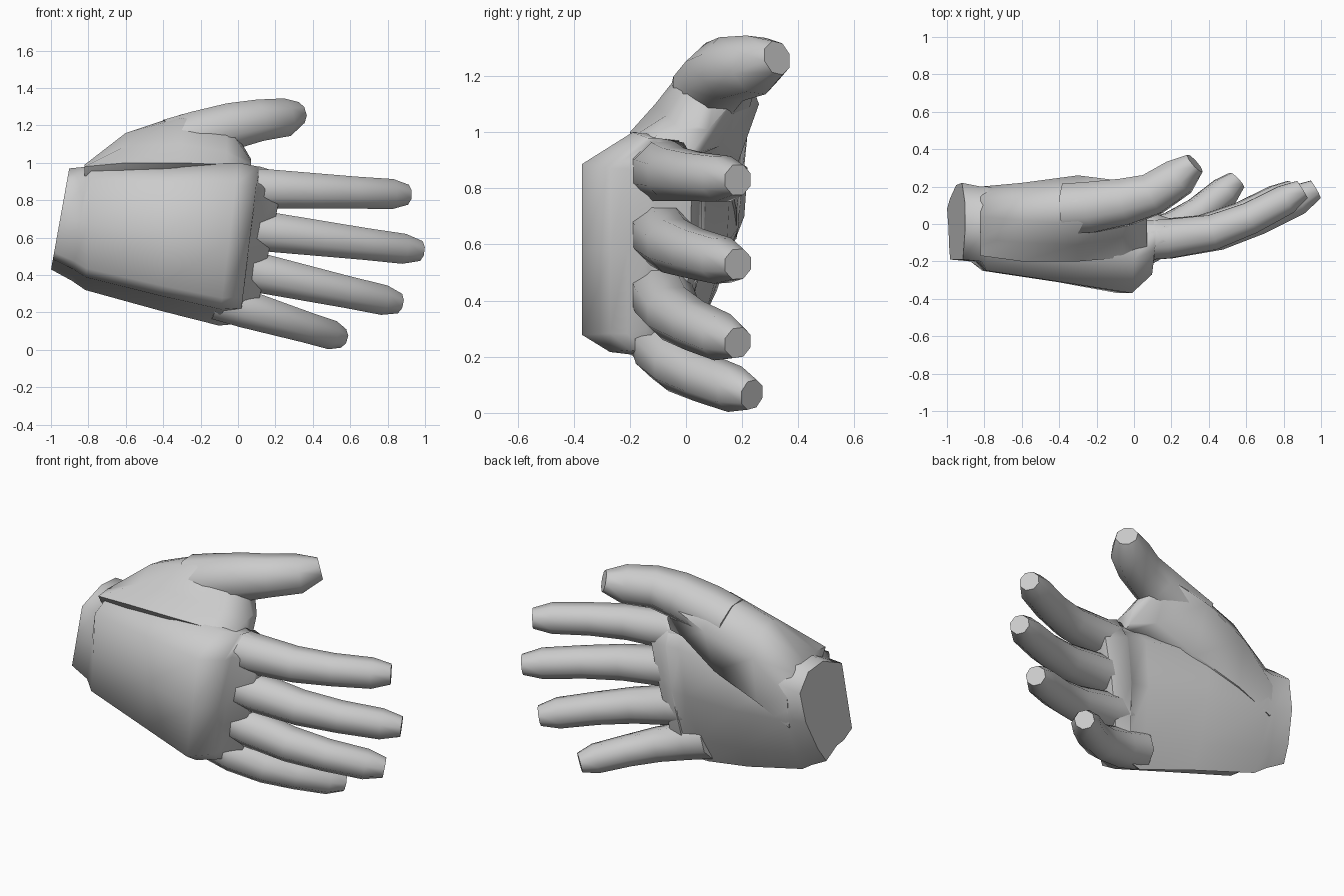
import bpy, bmesh, math
from mathutils import Vector

cube = bpy.data.objects.get("Cube")
if cube:
    bpy.data.objects.remove(cube, do_unlink=True)

grey = bpy.data.materials.new("plain grey")
grey.use_nodes = True
colour = (0.6, 0.6, 0.6, 1)
grey.diffuse_color = colour
grey.node_tree.nodes["Principled BSDF"].inputs["Base Color"].default_value = colour


def loft(name, rings, angle):
    """Skin a list of equal point rings and close both ends."""
    bm = bmesh.new()
    loops = [[bm.verts.new(p) for p in ring] for ring in rings]
    for a, b in zip(loops, loops[1:]):
        for i in range(len(a)):
            j = (i + 1) % len(a)
            bm.faces.new((a[i], a[j], b[j], b[i]))
    bm.faces.new(loops[0])
    bm.faces.new(loops[-1])
    bmesh.ops.recalc_face_normals(bm, faces=bm.faces)
    mesh = bpy.data.meshes.new(name)
    bm.to_mesh(mesh)
    bm.free()
    mesh.materials.append(grey)
    obj = bpy.data.objects.new(name, mesh)
    bpy.context.collection.objects.link(obj)
    bpy.ops.object.select_all(action="DESELECT")
    obj.select_set(True)
    bpy.context.view_layer.objects.active = obj
    bpy.ops.object.shade_smooth_by_angle(angle=math.radians(angle))


def tube(name, path, sides=8):
    """Tapered limb along (point, radius) pairs, rings square to the path."""
    pts = [Vector(p) for p, r in path]
    rings = []
    for i, (p, (_, r)) in enumerate(zip(pts, path)):
        t = (pts[min(i + 1, len(pts) - 1)] - pts[max(i - 1, 0)]).normalized()
        u = t.cross(Vector((0, 1, 0))).normalized()
        v = t.cross(u)
        turn = [math.tau * (k + 0.5) / sides for k in range(sides)]
        rings.append([p + 1.05 * r * (u * math.cos(a) + v * math.sin(a)) for a in turn])
    loft(name, rings, 50)


# Palm, cuff and raised back: one cross-section (depth, height fractions) swept along x
section = [(0, .17), (0, .52), (0, .87), (.4, 1), (.75, .98), (1, .82),
           (.97, .5), (.8, .17), (.66, 0), (.38, .09), (.22, .1)]
# x, front y, back y, low z, high z, lean of the section
stations = [
    (-.96, -.19, .22, .43, .97, .18),
    (-.85, -.20, .20, .37, .98, .14),
    (-.80, -.25, .20, .32, 1.0, .05),
    (-.40, -.31, .16, .21, 1.0, .04),
    (-.04, -.37, .08, .13, 1.0, .12),
    (.07, -.27, .06, .14, .98, .12),
    (.075, -.21, .06, .14, .98, .13),
    (.19, -.14, .02, .17, .94, .2),
]
rings = [[(x + lean * (low + h * (high - low) - .65),
           front + d * (back - front),
           low + h * (high - low)) for d, h in section]
         for x, front, back, low, high, lean in stations]
loft("palm", rings, 65)

# Fleshy mound that blends the back of the hand into the thumb: (y, z) rings along x
mound = {
    -.82: [(-.17, .98), (-.08, .99), (.04, .98), (.14, .94), (.2, .8), (.18, .62), (0, .7)],
    -.6: [(-.2, 1), (-.1, 1.09), (.02, 1.16), (.13, 1.14), (.22, 1), (.18, .72), (0, .7)],
    -.3: [(-.2, 1), (-.11, 1.1), (.0, 1.24), (.13, 1.26), (.26, 1.1), (.16, .82), (0, .8)],
    -.06: [(-.18, .99), (-.07, 1.06), (.02, 1.2), (.12, 1.24), (.23, 1.18), (.12, .95), (0, .9)],
    .07: [(-.17, .96), (-.1, .99), (-.02, 1.01), (.04, 1.02), (.08, 1.01), (.05, .93), (0, .9)],
}
loft("thumb_mound", [[(x, y, z) for y, z in ring] for x, ring in mound.items()], 65)

# Fingers share one bend: fraction along, y, radius
bend = [(-.25, -.09, .11), (.02, -.08, .108), (.35, -.045, .097),
        (.62, .03, .088), (.88, .13, .083), (1, .185, .055)]
# name, base x, base z, tip x, tip z, extra lift, thickness
fingers = [
    ("index_finger", .16, .86, .9, .83, 0, 1),
    ("middle_finger", .17, .63, .97, .53, 0, 1),
    ("ring_finger", .12, .41, .855, .25, 0, 1),
    ("little_finger", .02, .225, .55, .065, .05, .97),
]
for name, bx, bz, tx, tz, lift, thick in fingers:
    tube(name, [((bx + t * (tx - bx), y + lift * max(t, 0), bz + t * (tz - bz)), r * thick)
                for t, y, r in bend])

# Thumb rising out of the mound
tube("thumb", [
    ((-.36, .08, 1.1), .14), ((-.22, .09, 1.14), .14),
    ((-.04, .12, 1.195), .128), ((.1, .16, 1.225), .115),
    ((.24, .25, 1.24), .105), ((.325, .325, 1.265), .06)])
